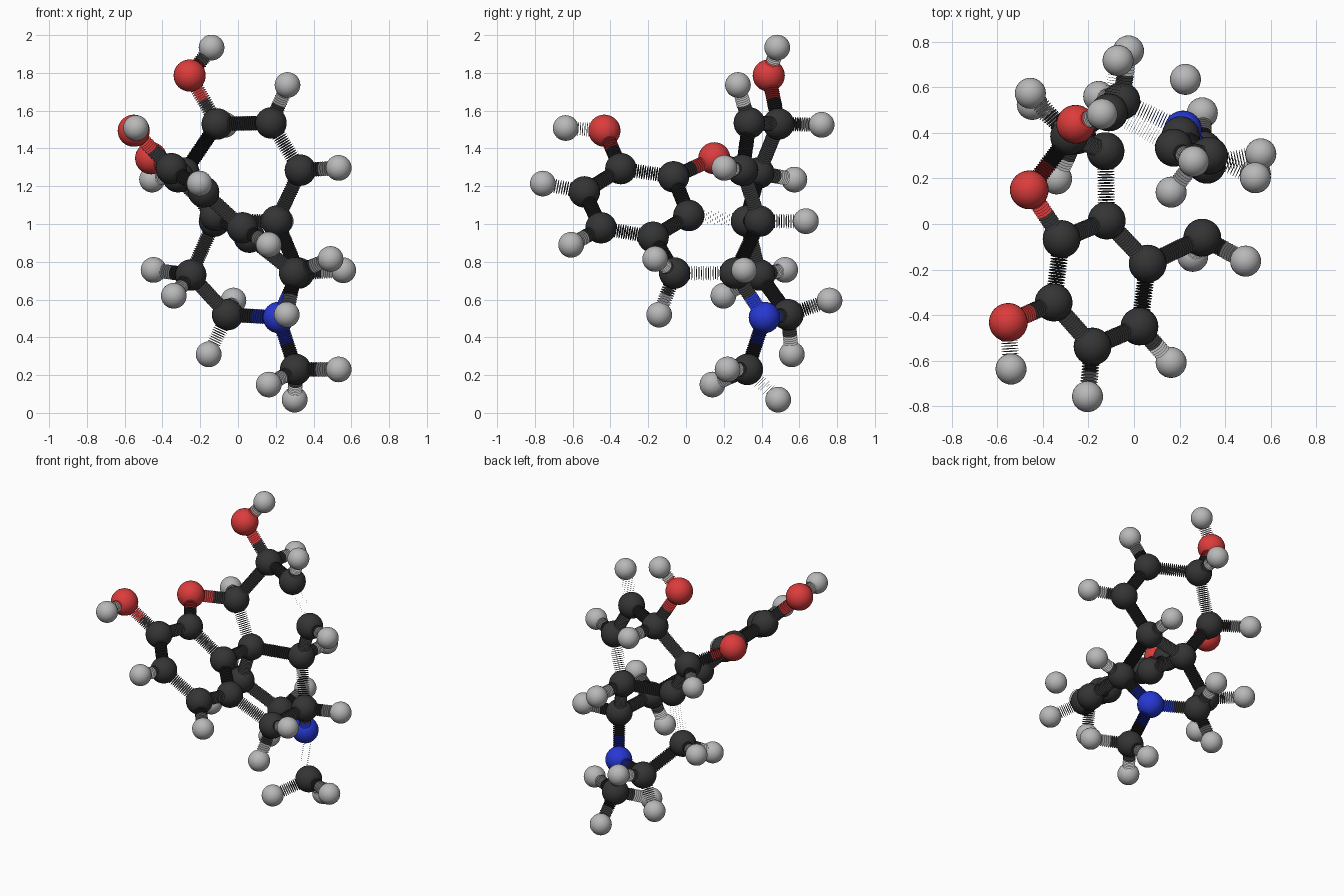
import bpy, bmesh, math
from mathutils import Vector

if "Cube" in bpy.data.objects:
    bpy.data.objects.remove(bpy.data.objects["Cube"])

# One flat colour per element
def material(name, rgb):
    m = bpy.data.materials.new(name)
    m.diffuse_color = (*rgb, 1)
    m.use_nodes = True
    m.node_tree.nodes["Principled BSDF"].inputs["Base Color"].default_value = m.diffuse_color
    return m

MATS = {
    "carbon": material("charcoal", (0.035, 0.035, 0.035)),
    "hydrogen": material("light_grey", (0.48, 0.48, 0.48)),
    "oxygen": material("red", (0.72, 0.045, 0.045)),
    "nitrogen": material("blue", (0.02, 0.04, 0.66)),
}
RADII = {"carbon": 0.083, "hydrogen": 0.068, "oxygen": 0.085, "nitrogen": 0.083}
BOND_RADIUS = 0.039
DISC_PITCH = 0.0125

# Atom centres
ATOMS = {
    "carbon": [
        (-0.12, 0.015, 1.045), (-0.318, -0.066, 1.25), (-0.353, -0.345, 1.293),   # flat ring
        (-0.182, -0.538, 1.17), (0.024, -0.45, 0.98), (0.06, -0.174, 0.93),
        (-0.11, 0.49, 1.53), (0.175, 0.335, 1.535), (0.33, 0.30, 1.285),          # upper ring
        (0.205, 0.39, 1.015), (-0.125, 0.32, 1.015), (-0.285, 0.385, 1.27),
        (0.30, -0.06, 0.74), (0.32, 0.26, 0.74),                                  # lower ring
        (-0.25, 0.39, 0.73), (-0.055, 0.54, 0.52), (0.305, 0.325, 0.23)],
    "oxygen": [(-0.256, 0.438, 1.786), (-0.46, 0.15, 1.348), (-0.552, -0.432, 1.494)],
    "nitrogen": [(0.215, 0.415, 0.505)],
    "hydrogen": [
        (-0.14, 0.483, 1.934), (-0.07, 0.718, 1.525), (0.262, 0.275, 1.736),
        (0.533, 0.203, 1.297), (0.226, 0.635, 1.015), (-0.455, 0.574, 1.235),
        (-0.34, 0.198, 0.62), (-0.447, 0.525, 0.757), (-0.024, 0.76, 0.595),
        (-0.155, 0.56, 0.31), (0.49, -0.163, 0.815), (0.258, -0.142, 0.52),
        (0.557, 0.308, 0.755), (0.30, 0.488, 0.07), (0.533, 0.22, 0.23),
        (0.163, 0.14, 0.15), (-0.54, -0.637, 1.508), (-0.204, -0.758, 1.214),
        (0.163, -0.608, 0.89)],
}

def add_object(name, bm, mats):
    mesh = bpy.data.meshes.new(name)
    bm.to_mesh(mesh)
    bm.free()
    for m in mats:
        mesh.materials.append(m)
    obj = bpy.data.objects.new(name, mesh)
    bpy.context.collection.objects.link(obj)
    return obj

# Smooth atom balls
def atom(element, centre):
    bm = bmesh.new()
    bmesh.ops.create_uvsphere(bm, u_segments=32, v_segments=16, radius=RADII[element])
    for f in bm.faces:
        f.smooth = True
    add_object(element + "_ball", bm, [MATS[element]]).location = centre

# Bond made of a row of thin discs, coloured half by each end
def bond(ea, a, eb, b):
    axis = b - a
    length = axis.length
    turn = axis.to_track_quat('Z', 'Y').to_matrix().to_4x4()
    start = RADII[ea] * 0.8
    span = length - start - RADII[eb] * 0.8
    count = max(2, round(span / DISC_PITCH))
    bm = bmesh.new()
    for i in range(count + 1):
        t = (start + span * i / count) / length
        turn.translation = a + axis * t
        ring = [bm.verts.new(turn @ Vector((BOND_RADIUS * math.cos(k * math.tau / 16),
                                            BOND_RADIUS * math.sin(k * math.tau / 16), 0)))
                for k in range(16)]
        bm.faces.new(ring).material_index = 0 if t < 0.5 else 1
    add_object(ea + "_" + eb + "_bond", bm, [MATS[ea], MATS[eb]])

atoms = [(e, Vector(p)) for e, points in ATOMS.items() for p in points]
for e, p in atoms:
    atom(e, p)

# Join neighbours that are close enough
for i, (ea, a) in enumerate(atoms):
    for eb, b in atoms[i + 1:]:
        reach = 0.27 if "hydrogen" in (ea, eb) else 0.38
        if (a - b).length < reach:
            bond(ea, a, eb, b)
